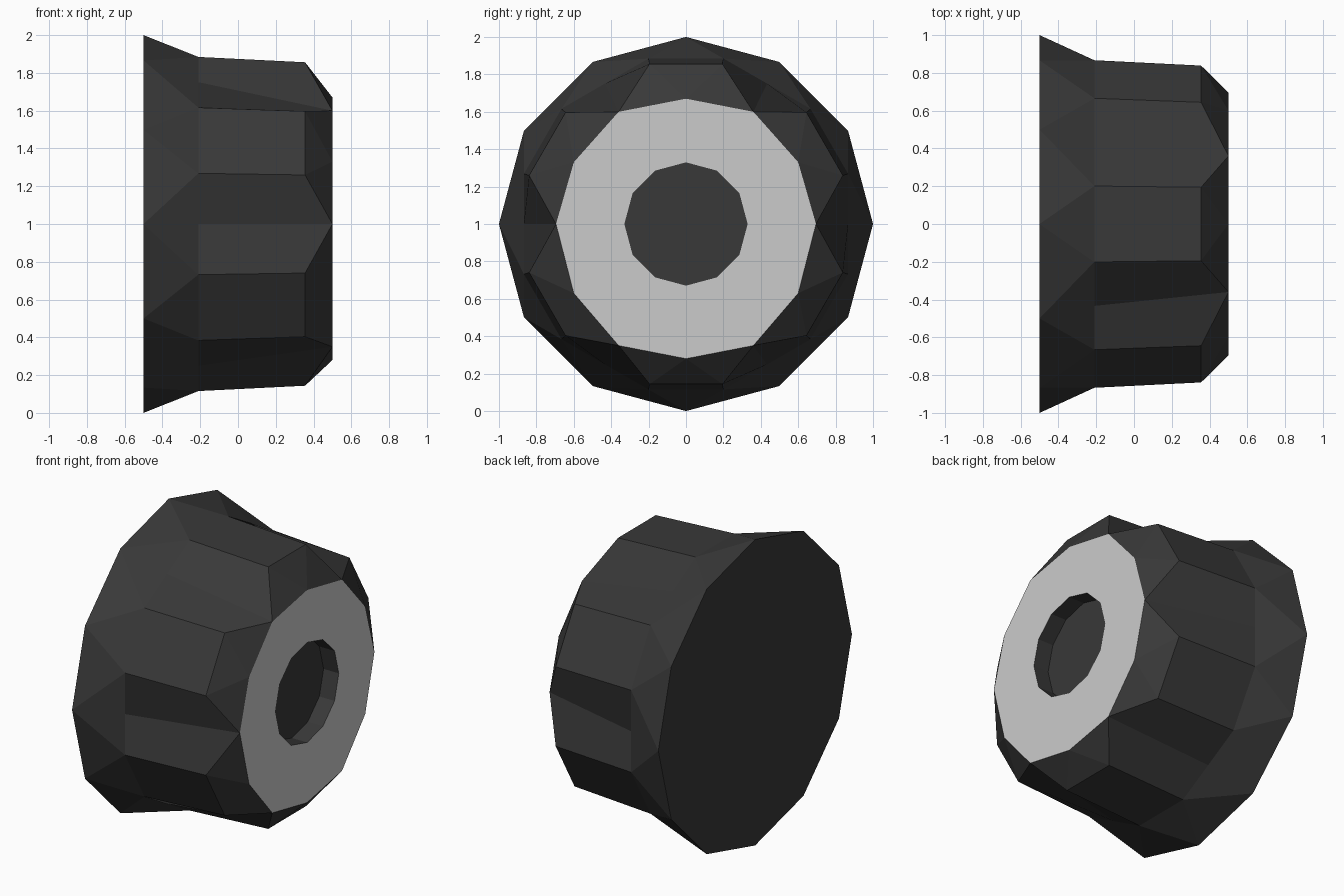
import bpy
from math import sin, cos, radians

if "Cube" in bpy.data.objects:
    bpy.data.objects.remove(bpy.data.objects["Cube"])

dark = bpy.data.materials.new("dark_plastic")
dark.diffuse_color = (0.04, 0.04, 0.04, 1)
dark.use_nodes = True
dark.node_tree.nodes["Principled BSDF"].inputs["Base Color"].default_value = dark.diffuse_color


def ring(x, r, angles):
    """Points around the x axis, angle measured from straight up."""
    return [(x, r * sin(radians(a)), 1 + r * cos(radians(a))) for a in angles]


def make(name, verts, faces, mat=None):
    me = bpy.data.meshes.new(name)
    me.from_pydata(verts, [], faces)
    me.update()
    ob = bpy.data.objects.new(name, me)
    bpy.context.collection.objects.link(ob)
    if mat:
        me.materials.append(mat)
    return ob


twelve = [30 * i for i in range(12)]
grips = [60 * i + d for i in range(6) for d in (-12.8, 12.8)]

# Flared base, grip shoulders (back and front), groove centres
base = ring(-0.5, 1.0, twelve)
back = ring(-0.21, 0.907, grips)
front = ring(0.355, 0.878, grips)
mids = ring(-0.21, 0.867, [30 + 60 * i for i in range(6)])

# Slightly uneven front rim, one half mirrored to the other
half = [(0, 1.67), (0.36, 1.60), (0.60, 1.33), (0.695, 1.0),
        (0.60, 0.63), (0.36, 0.35), (0, 0.28)]
rim = [(0.5, y, z) for y, z in half] + [(0.5, -y, z) for y, z in half[-2:0:-1]]
hole = ring(0.5, 0.327, twelve)
floor = ring(0.39, 0.327, twelve)

# Knob body: six flat grips with shallow grooves running to the rim
B, K, F, M, R = 0, 12, 24, 36, 42
faces = [list(range(12))]
for i in range(6):
    j = (i + 1) % 6
    l, r, nl = 2 * i, 2 * i + 1, 2 * j      # grip left, right, next left
    prv, mid, nxt = (2 * i - 1) % 12, 2 * i + 1, 2 * j
    faces += [
        (B + l, K + r, K + l), (B + l, B + mid, K + r),
        (B + mid, M + i, K + r), (B + mid, K + nl, M + i),
        (B + mid, B + nxt, K + nl),
        (K + l, K + r, F + r, F + l),
        (K + r, M + i, R + mid, F + r), (M + i, K + nl, F + nl, R + mid),
        (F + l, F + r, R + l), (F + r, R + mid, R + l), (F + l, R + l, R + prv),
    ]
# Base cap faces backwards, the sides are wound outwards
faces = [faces[0]] + [tuple(reversed(f)) for f in faces[1:]]
faces = [tuple(reversed(f)) for f in faces]
make("knob_body", base + back + front + mids + rim, faces, dark)

# Grey front ring
make("front_ring", rim + hole,
     [(i, 12 + i, 12 + (i + 1) % 12, (i + 1) % 12) for i in range(12)])

# Shallow round recess in the middle
recess = [(i, 12 + i, 12 + (i + 1) % 12, (i + 1) % 12) for i in range(12)]
make("centre_recess", hole + floor, recess + [tuple(range(23, 11, -1))], dark)

# Face directions: check each flat part against its outward side
for name, sign in (("knob_body", 0), ("front_ring", 1), ("centre_recess", -1)):
    me = bpy.data.objects[name].data
    for p in me.polygons:
        c, n = p.center, p.normal
        if sign == 1:
            out = n.x
        elif sign == 0:
            out = n.x * c.x + n.y * c.y + n.z * (c.z - 1)
        else:
            out = n.x - n.y * c.y - n.z * (c.z - 1)
        if out < 0:
            p.flip()
    me.update()
